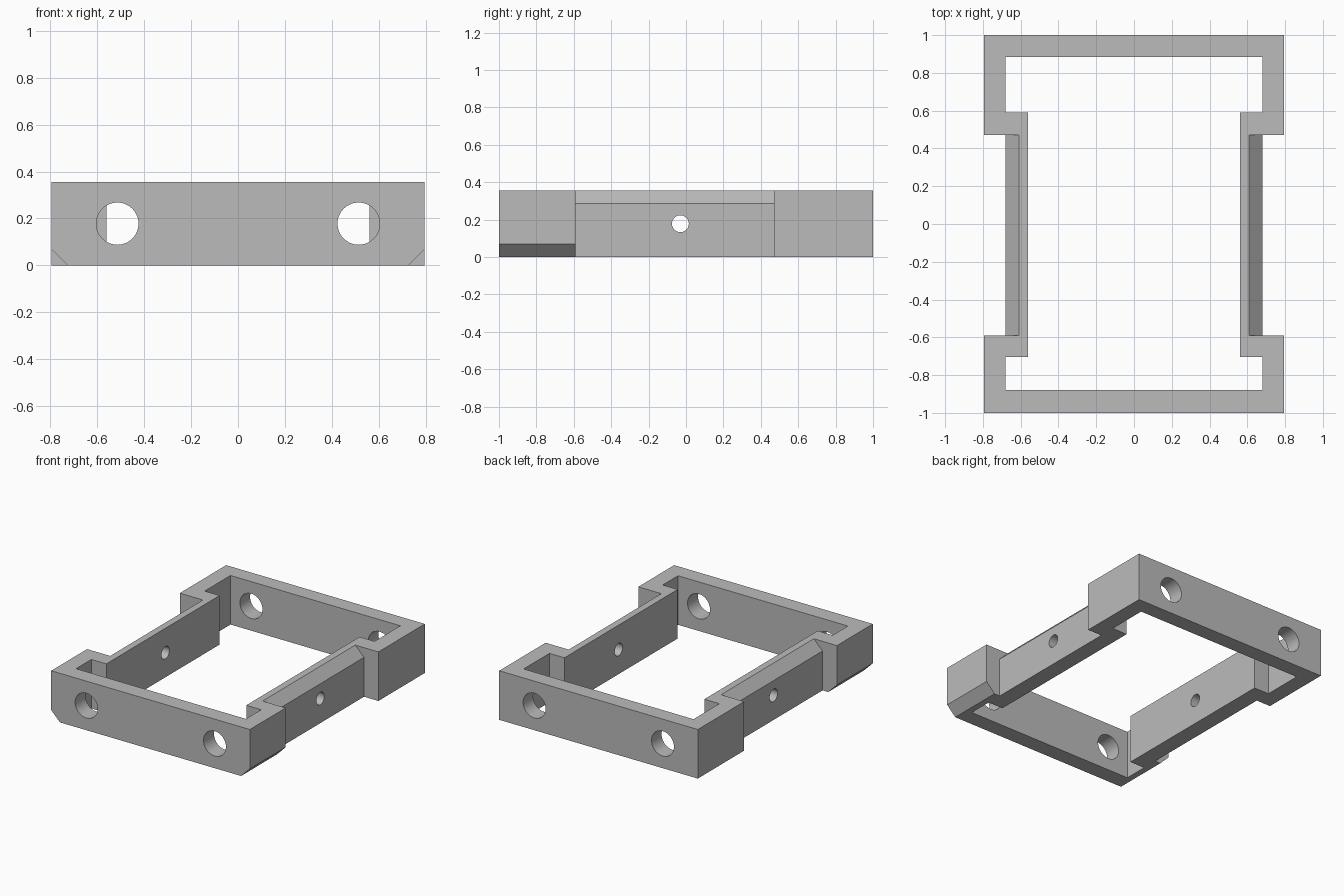
import bpy, bmesh
from math import radians
from mathutils import Matrix, Vector

cube = bpy.data.objects.get("Cube")
if cube:
    bpy.data.objects.remove(cube, do_unlink=True)

HEIGHT = 0.355
MID_Z = 0.178
OUT_X, WALL_X, IN_X = 0.795, 0.68, 0.56
NOTCH_FRONT, NOTCH_BACK = -0.59, 0.47

grey = bpy.data.materials.new("plain_grey")
grey.use_nodes = True
colour = (0.5, 0.5, 0.5, 1)
grey.diffuse_color = colour
grey.node_tree.nodes["Principled BSDF"].inputs["Base Color"].default_value = colour


def make(name, bm):
    bmesh.ops.recalc_face_normals(bm, faces=bm.faces)
    mesh = bpy.data.meshes.new(name)
    bm.to_mesh(mesh)
    bm.free()
    mesh.materials.append(grey)
    ob = bpy.data.objects.new(name, mesh)
    bpy.context.collection.objects.link(ob)
    return ob


def prism(name, points, direction):
    """Extrude a closed outline along a direction."""
    bm = bmesh.new()
    face = bm.faces.new([bm.verts.new(p) for p in points])
    result = bmesh.ops.extrude_face_region(bm, geom=[face])
    moved = [g for g in result["geom"] if isinstance(g, bmesh.types.BMVert)]
    bmesh.ops.translate(bm, verts=moved, vec=Vector(direction))
    return make(name, bm)


def rod(name, radius, length, axis, centre):
    bm = bmesh.new()
    bmesh.ops.create_cone(bm, cap_ends=True, segments=48, radius1=radius,
                          radius2=radius, depth=length)
    bmesh.ops.transform(bm, verts=bm.verts, matrix=Matrix.Translation(centre)
                        @ Matrix.Rotation(radians(90), 4, axis))
    return make(name, bm)


def mirrored(half, z):
    """Close a +x half outline with its reflection."""
    return ([(x, y, z) for x, y in half]
            + [(-x, y, z) for x, y in reversed(half)])


def cut(target, cutter):
    cutter.hide_render = True
    mod = target.modifiers.new("cut", 'BOOLEAN')
    mod.operation = 'DIFFERENCE'
    mod.solver = 'EXACT'
    mod.object = cutter
    bpy.context.view_layer.objects.active = target
    bpy.ops.object.modifier_apply(modifier=mod.name)
    bpy.data.objects.remove(cutter, do_unlink=True)


# Outer body with a long notch in each side
outer = [(OUT_X, -1), (OUT_X, NOTCH_FRONT), (WALL_X, NOTCH_FRONT),
         (WALL_X, NOTCH_BACK), (OUT_X, NOTCH_BACK), (OUT_X, 1)]
frame = prism("bracket_frame", mirrored(outer, 0), (0, 0, HEIGHT))

# Open centre, wider at both ends
inner = [(WALL_X, -0.88), (WALL_X, -0.705), (IN_X, -0.705),
         (IN_X, 0.59), (WALL_X, 0.59), (WALL_X, 0.885)]
cut(frame, prism("centre_cutter", mirrored(inner, -0.1), (0, 0, HEIGHT + 0.2)))

for s in (-1, 1):
    # Sloped top edge of the side wall
    slope = [(0.59, 0.375), (0.70, 0.265), (0.70, 0.375)]
    cut(frame, prism("slope_cutter", [(s * x, NOTCH_FRONT, z) for x, z in slope],
                     (0, NOTCH_BACK - NOTCH_FRONT, 0)))
    # Chamfer under the front corner
    chamfer = [(0.705, -0.02), (0.815, -0.02), (0.815, 0.09)]
    cut(frame, prism("chamfer_cutter", [(s * x, -1.1, z) for x, z in chamfer],
                     (0, 0.55, 0)))
    # Large holes through front and back walls
    for y in (-0.94, 0.94):
        cut(frame, rod("large_hole_cutter", 0.09, 0.2, 'X', (s * 0.514, y, MID_Z)))
    # Small hole through the side wall
    cut(frame, rod("small_hole_cutter", 0.045, 0.3, 'Y', (s * 0.62, -0.03, MID_Z)))

bpy.ops.object.select_all(action='DESELECT')
frame.select_set(True)
bpy.context.view_layer.objects.active = frame
bpy.ops.object.shade_smooth_by_angle(angle=radians(30))
